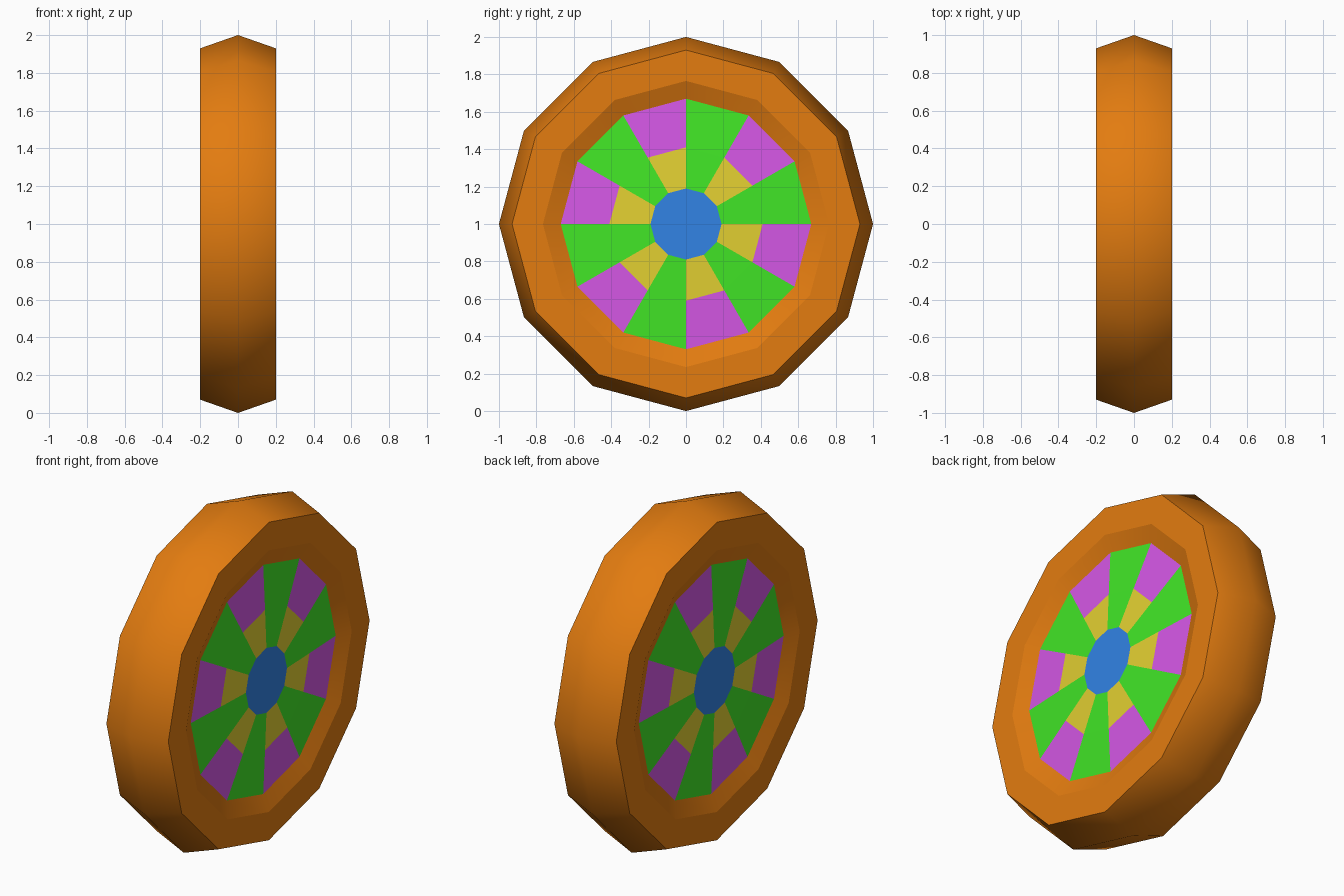
import bpy, bmesh, math

if "Cube" in bpy.data.objects:
    bpy.data.objects.remove(bpy.data.objects["Cube"])

SIDES = 12


def material(name, rgb):
    lin = [(c / 255 / 12.92) if c / 255 <= 0.04045 else ((c / 255 + 0.055) / 1.055) ** 2.4 for c in rgb]
    m = bpy.data.materials.new(name)
    m.diffuse_color = (*lin, 1)
    m.use_nodes = True
    m.node_tree.nodes["Principled BSDF"].inputs["Base Color"].default_value = m.diffuse_color
    return m


orange = material("orange", (227, 124, 16))
green = material("green", (66, 232, 39))
pink = material("pink", (216, 89, 233))
yellow = material("yellow", (228, 209, 50))
blue = material("blue", (50, 131, 229))


def lathe(name, profile, mats, rule, smooth=False, sharp_rings=()):
    """Spin (x, radius) points round the x axis; rule(band, wedge) picks the colour."""
    bm = bmesh.new()
    rings = []
    for x, r in profile:
        rings.append([bm.verts.new((x, r * math.sin(math.tau * k / SIDES),
                                    1 + r * math.cos(math.tau * k / SIDES)))
                      for k in range(SIDES)])
    for b in range(len(rings) - 1):
        for k in range(SIDES):
            n = (k + 1) % SIDES
            f = bm.faces.new((rings[b][k], rings[b][n], rings[b + 1][n], rings[b + 1][k]))
            f.material_index = rule(b, k)
            f.smooth = smooth
    for i in sharp_rings:
        for k in range(SIDES):
            bm.edges.get((rings[i][k], rings[i][(k + 1) % SIDES])).smooth = False
    me = bpy.data.meshes.new(name)
    bm.normal_update()
    bm.to_mesh(me)
    bm.free()
    for m in mats:
        me.materials.append(m)
    ob = bpy.data.objects.new(name, me)
    bpy.context.collection.objects.link(ob)
    return ob


# Rim: ridged tread, flat side walls and sloping inner lips
half = [(0.2, 0.93), (0.2, 0.765), (0.163, 0.67)]
profile = [(-x, r) for x, r in reversed(half)] + [(0, 1)] + half
lathe("rim", profile, [orange], lambda b, k: 0, True, (1, 2, 4, 5))


# Spoke panels: green wedges alternate with yellow and pink ones
def panel_colour(band, wedge):
    if wedge % 2 == 0:
        return 0
    return 1 if band == 0 else 2


for side, turn in (("right", 0), ("left", math.pi)):
    panel = lathe("spoke_panel_" + side, [(0.163, 0.67), (0.175, 0.41), (0.184, 0.19)],
                  [green, pink, yellow], panel_colour)
    # Hub: flat twelve-sided cap
    hub = lathe("hub_" + side, [(0.184, 0.19), (0.184, 0.001)], [blue], lambda b, k: 0)
    for ob in (panel, hub):
        ob.rotation_euler.z = turn
